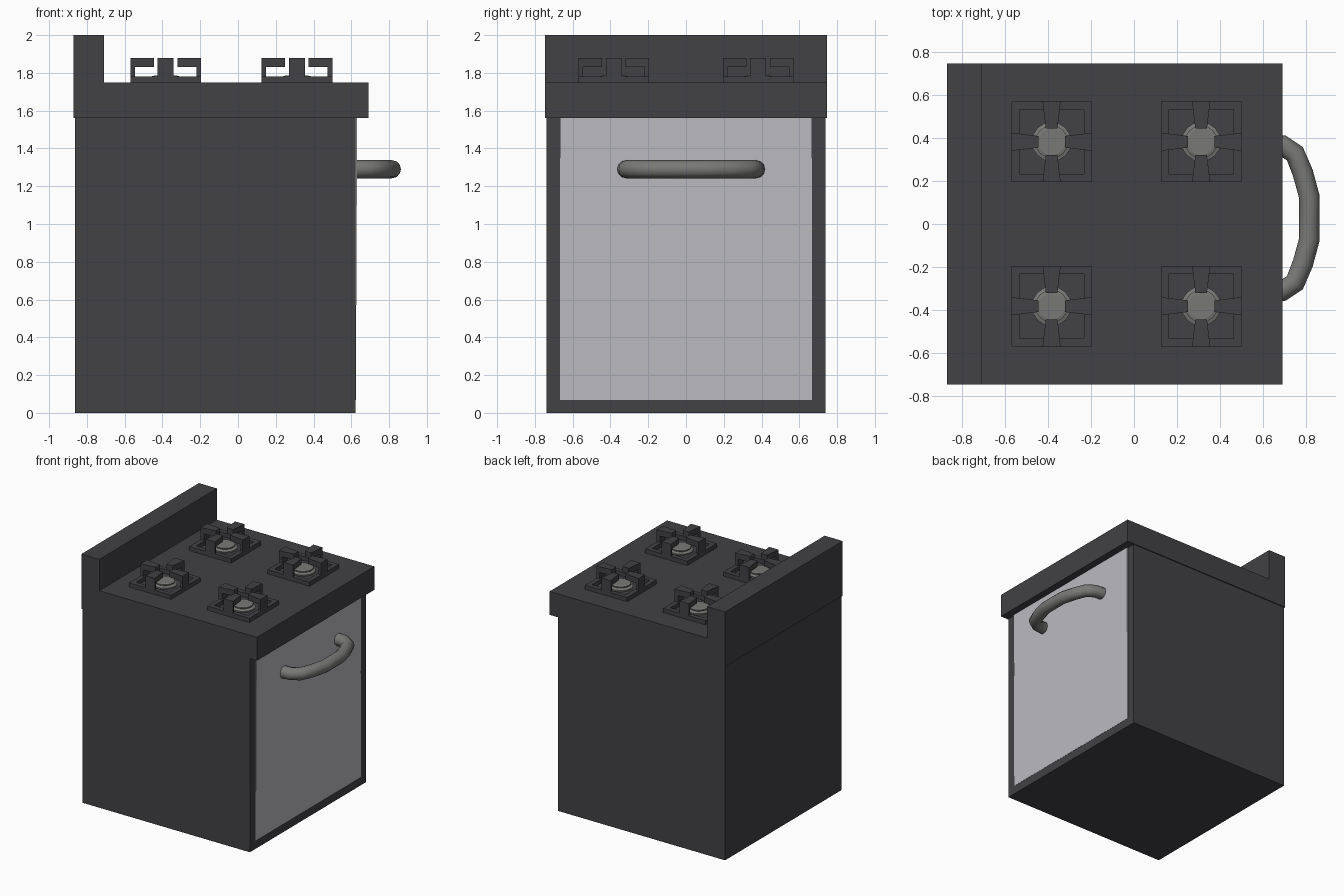
import bpy, bmesh, math
from mathutils import Matrix, Vector

if "Cube" in bpy.data.objects:
    bpy.data.objects.remove(bpy.data.objects["Cube"])


def material(name, rgb):
    m = bpy.data.materials.new(name)
    m.diffuse_color = (*rgb, 1)
    m.use_nodes = True
    m.node_tree.nodes["Principled BSDF"].inputs["Base Color"].default_value = m.diffuse_color
    return m


DARK = material("charcoal enamel", (0.054, 0.053, 0.059))
DOOR = material("pale grey door", (0.50, 0.495, 0.53))
METAL = material("grey metal", (0.19, 0.19, 0.185))


def finish(name, bm, mat):
    bmesh.ops.recalc_face_normals(bm, faces=bm.faces)
    me = bpy.data.meshes.new(name)
    bm.to_mesh(me)
    bm.free()
    me.materials.append(mat)
    ob = bpy.data.objects.new(name, me)
    bpy.context.collection.objects.link(ob)
    return ob


def extrude(bm, pts, vec):
    """Closed planar outline pushed along a vector."""
    f = bm.faces.new([bm.verts.new(p) for p in pts])
    r = bmesh.ops.extrude_face_region(bm, geom=[f])
    vs = [v for v in r["geom"] if isinstance(v, bmesh.types.BMVert)]
    bmesh.ops.translate(bm, verts=vs, vec=vec)
    return list(f.verts) + vs


def profile_y(name, xz, half, mat):
    bm = bmesh.new()
    extrude(bm, [(x, -half, z) for x, z in xz], (0, 2 * half, 0))
    return finish(name, bm, mat)


# Body, cooktop with backsplash, slightly tilted door plate
profile_y("oven_body", [(-.864, 0), (.622, 0), (.622, 1.565), (-.864, 1.565)], .738, DARK)
profile_y("cooktop_backsplash",
          [(-.87, 1.56), (.69, 1.56), (.69, 1.748), (-.71, 1.748), (-.71, 2), (-.87, 2)],
          .746, DARK)
profile_y("oven_door", [(.615, .068), (.6235, .068), (.631, 1.56), (.615, 1.56)], .668, DOOR)

# Door handle: swept tube, bowed outward
half_path = [(.61, .345), (.69, .338), (.748, .30), (.785, .21), (.815, .10)]
path = half_path + [(x, -y) for x, y in reversed(half_path)]
cu = bpy.data.curves.new("door_handle", "CURVE")
cu.dimensions = "3D"
cu.bevel_depth = .048
cu.bevel_resolution = 4
cu.use_fill_caps = True
sp = cu.splines.new("POLY")
sp.points.add(len(path) - 1)
for p, (x, y) in zip(sp.points, path):
    p.co = (x, y + .027, 1.29, 1)
handle = bpy.data.objects.new("door_handle", cu)
bpy.context.collection.objects.link(handle)
cu.materials.append(METAL)
bpy.context.view_layer.objects.active = handle
handle.select_set(True)
bpy.ops.object.convert(target="MESH")
bpy.ops.object.shade_smooth_by_angle(angle=math.radians(40))


def grate():
    """Square frame with four tapered hooked prongs."""
    bm = bmesh.new()
    o, i, h = .187, .15, .035
    for k in range(4):
        rot = Matrix.Rotation(k * math.pi / 2, 3, "Z")
        # mitred side of the frame
        vs = extrude(bm, [(-o, -o, 0), (o, -o, 0), (i, -i, 0), (-i, -i, 0)], (0, 0, h))
        # prong: post then arm reaching over the burner
        hook = [(-o, 0), (-o, .132), (-.062, .132), (-.062, .085), (-.163, .085), (-.163, 0)]
        vs2 = extrude(bm, [(-.5, y, z) for y, z in hook], (1, 0, 0))
        for v in vs2:
            t = min(1, (v.co.y + o) / .06)
            v.co.x = math.copysign(.042 - .015 * t, v.co.x)
        for v in vs + vs2:
            v.co = rot @ v.co
    return bm


def burner():
    """Stepped round burner turned from a profile."""
    bm = bmesh.new()
    rz = [(.09, 0), (.092, .012), (.068, .02), (.076, .026), (.076, .034), (.062, .038)]
    n = 16
    rings = [[bm.verts.new((r * math.cos(2 * math.pi * a / n), r * math.sin(2 * math.pi * a / n), z))
              for a in range(n)] for r, z in rz]
    for lo, hi in zip(rings, rings[1:]):
        for a in range(n):
            b = (a + 1) % n
            bm.faces.new((lo[a], lo[b], hi[b], hi[a]))
    bm.faces.new(rings[-1])
    bm.faces.new(rings[0][::-1])
    return bm


# Four burners with grates
for row, cx in (("back", -.383), ("front", .312)):
    for side, cy in (("left", -.382), ("right", .382)):
        at = Vector((cx, cy, 1.747))
        finish(f"grate_{row}_{side}", grate(), DARK).location = at
        finish(f"burner_{row}_{side}", burner(), METAL).location = at
